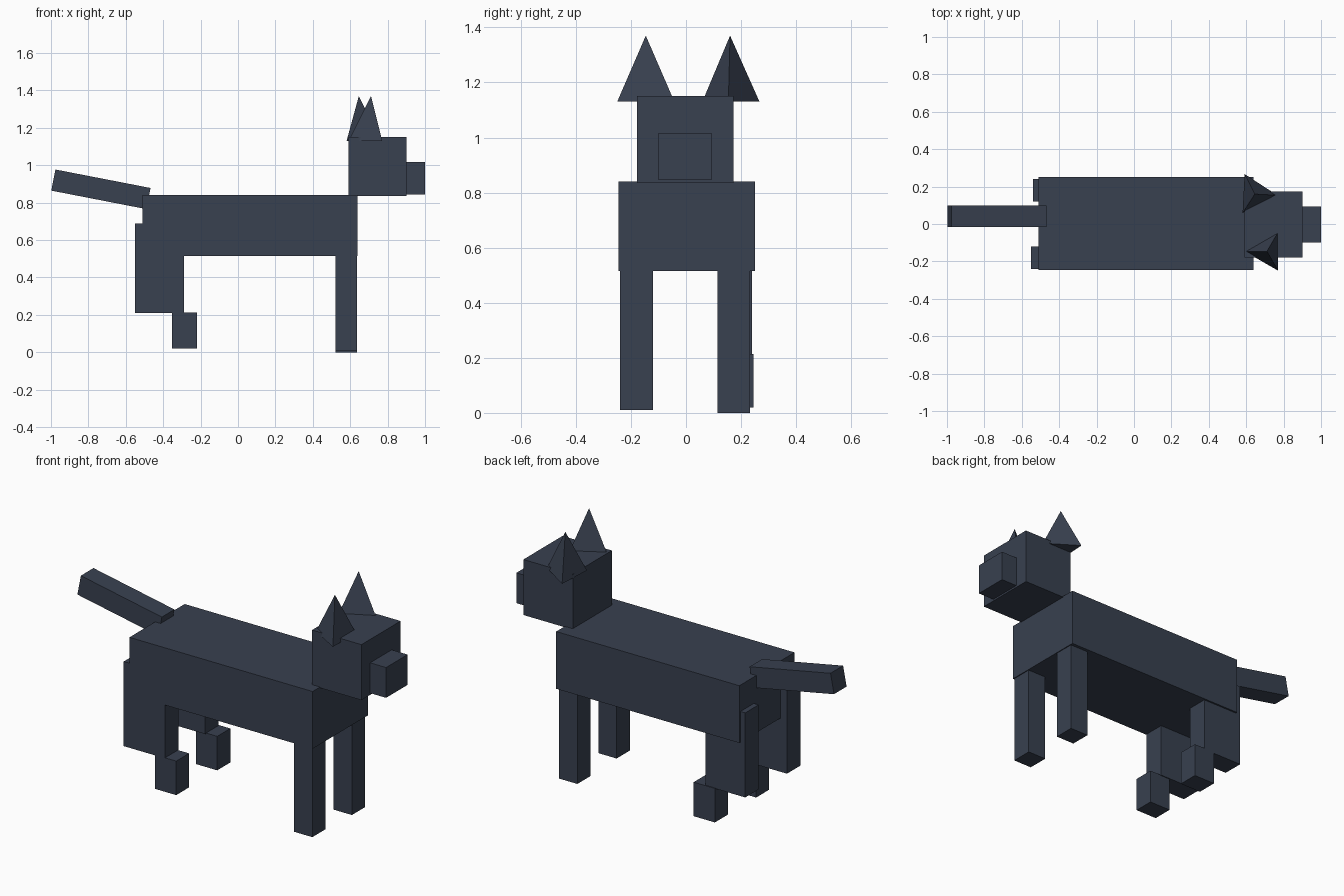
import bpy
import math

if "Cube" in bpy.data.objects:
    bpy.data.objects.remove(bpy.data.objects["Cube"])

fur = bpy.data.materials.new("dark_fur")
fur.diffuse_color = (0.04, 0.052, 0.08, 1)
fur.use_nodes = True
fur.node_tree.nodes["Principled BSDF"].inputs["Base Color"].default_value = fur.diffuse_color


def finish(name):
    obj = bpy.context.object
    obj.name = name
    obj.data.materials.append(fur)
    return obj


def box(name, x, y, z):
    """Block spanning the given (low, high) ranges."""
    spans = (x, y, z)
    bpy.ops.mesh.primitive_cube_add(size=1, location=[(a + b) / 2 for a, b in spans])
    obj = finish(name)
    obj.scale = [b - a for a, b in spans]
    return obj


def ear(name, x, y, turn):
    """Three-sided pointed ear."""
    bpy.ops.mesh.primitive_cone_add(vertices=3, radius1=0.12, radius2=0, depth=0.24,
                                    location=(x, y, 1.25),
                                    rotation=(0, 0, math.radians(turn)))
    return finish(name)


# Body, head and snout
box("body", (-0.51, 0.64), (-0.245, 0.25), (0.515, 0.84))
box("head", (0.59, 0.90), (-0.178, 0.173), (0.835, 1.15))
box("snout", (0.89, 1.0), (-0.10, 0.093), (0.845, 1.017))

# Legs, with slightly uneven stance on each side
box("front_leg_right", (0.52, 0.635), (-0.24, -0.12), (0.01, 0.53))
box("front_leg_left", (0.52, 0.635), (0.115, 0.232), (0.0, 0.53))
box("thigh_right", (-0.55, -0.29), (-0.24, -0.12), (0.21, 0.69))
box("thigh_left", (-0.54, -0.29), (0.12, 0.24), (0.21, 0.69))
box("hind_paw_right", (-0.353, -0.22), (-0.24, -0.125), (0.02, 0.213))
box("hind_paw_left", (-0.353, -0.22), (0.128, 0.245), (0.02, 0.213))

# Tail, tilted up towards its tip
tail = box("tail", (-0.992, -0.474), (-0.015, 0.098), (0.814, 0.929))
tail.rotation_euler.y = math.radians(11)

# Ears
ear("ear_left", 0.646, 0.160, -93)
ear("ear_right", 0.711, -0.146, 90)
